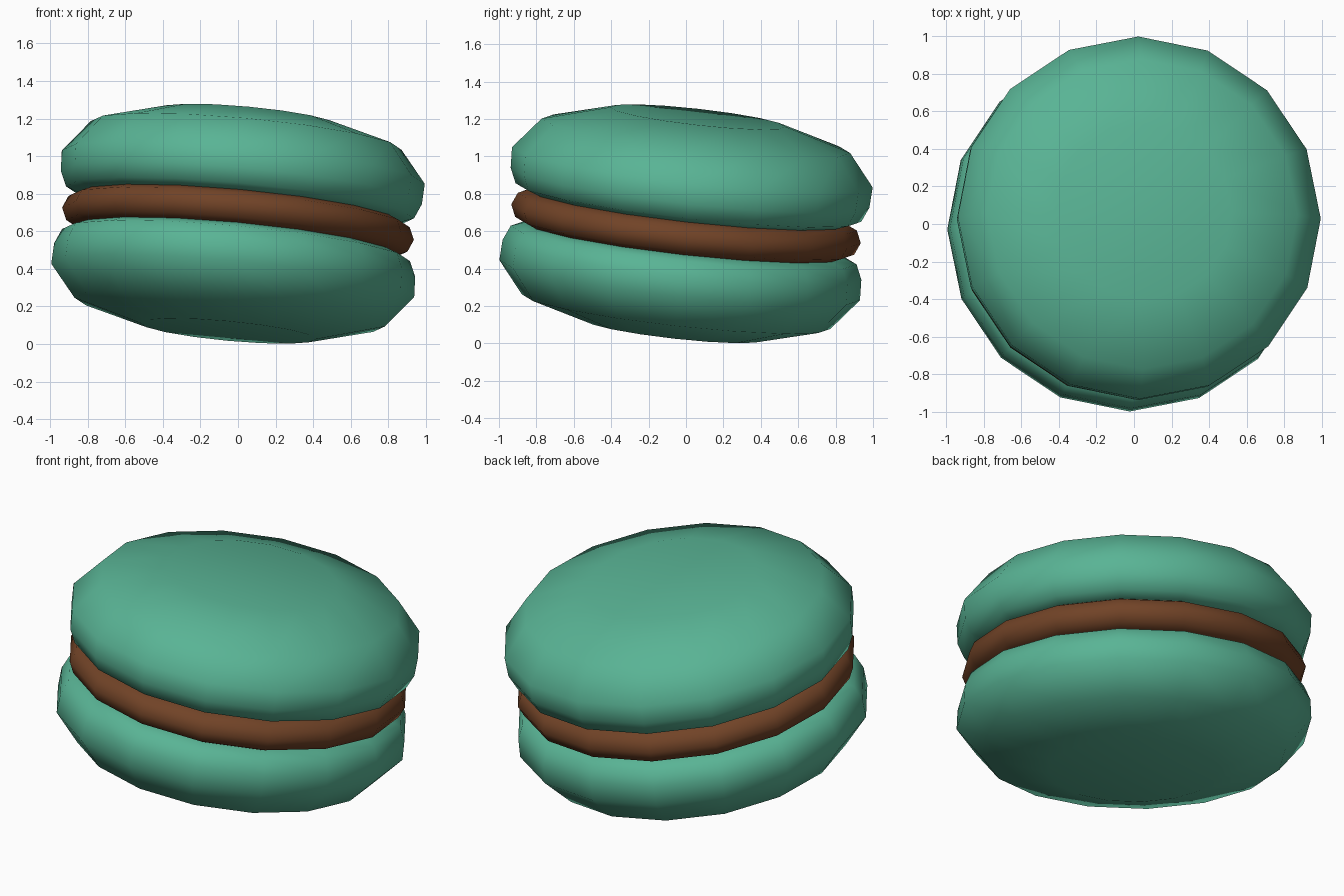
import bpy, bmesh, math
from mathutils import Vector, Matrix

if "Cube" in bpy.data.objects:
    bpy.data.objects.remove(bpy.data.objects["Cube"])

SIDES = 16
AXIS = Vector((0.093, 0.112, 1.0)).normalized()   # the whole sweet leans
TILT = Matrix.Translation((0, 0, 0.64)) @ \
    Vector((0, 0, 1)).rotation_difference(AXIS).to_matrix().to_4x4()


def material(name, rgb):
    m = bpy.data.materials.new(name)
    m.diffuse_color = (*rgb, 1.0)
    m.use_nodes = True
    m.node_tree.nodes["Principled BSDF"].inputs["Base Color"].default_value = m.diffuse_color
    return m


def lathe(name, profile, mat, flip=1):
    """Turn a (radius, height) profile into a closed, capped, tilted solid."""
    bm = bmesh.new()
    rings = []
    for r, h in profile:
        ring = []
        for i in range(SIDES):
            a = 2 * math.pi * i / SIDES
            ring.append(bm.verts.new(TILT @ Vector((r * math.cos(a), r * math.sin(a), h * flip))))
        rings.append(ring)
    for lo, hi in zip(rings, rings[1:]):
        for i in range(SIDES):
            j = (i + 1) % SIDES
            bm.faces.new((lo[i], lo[j], hi[j], hi[i]))
    bm.faces.new(rings[0])
    bm.faces.new(rings[-1])
    bmesh.ops.recalc_face_normals(bm, faces=bm.faces)
    for f in bm.faces:
        f.smooth = True
    me = bpy.data.meshes.new(name)
    bm.to_mesh(me)
    bm.free()
    me.materials.append(mat)
    ob = bpy.data.objects.new(name, me)
    bpy.context.collection.objects.link(ob)
    return ob


green = material("mint green", (0.10, 0.455, 0.30))
brown = material("chocolate brown", (0.165, 0.056, 0.020))

# Two mirrored biscuit shells
shell = [(0.85, 0.085), (0.93, 0.115), (0.965, 0.195), (0.97, 0.305), (0.83, 0.475), (0.47, 0.577)]
lathe("top_shell", shell, green)
lathe("bottom_shell", shell, green, -1)

# Cream filling between them
filling = [(0.85, -0.092), (0.912, -0.065), (0.94, 0.0), (0.912, 0.065), (0.85, 0.092)]
lathe("filling", filling, brown)
